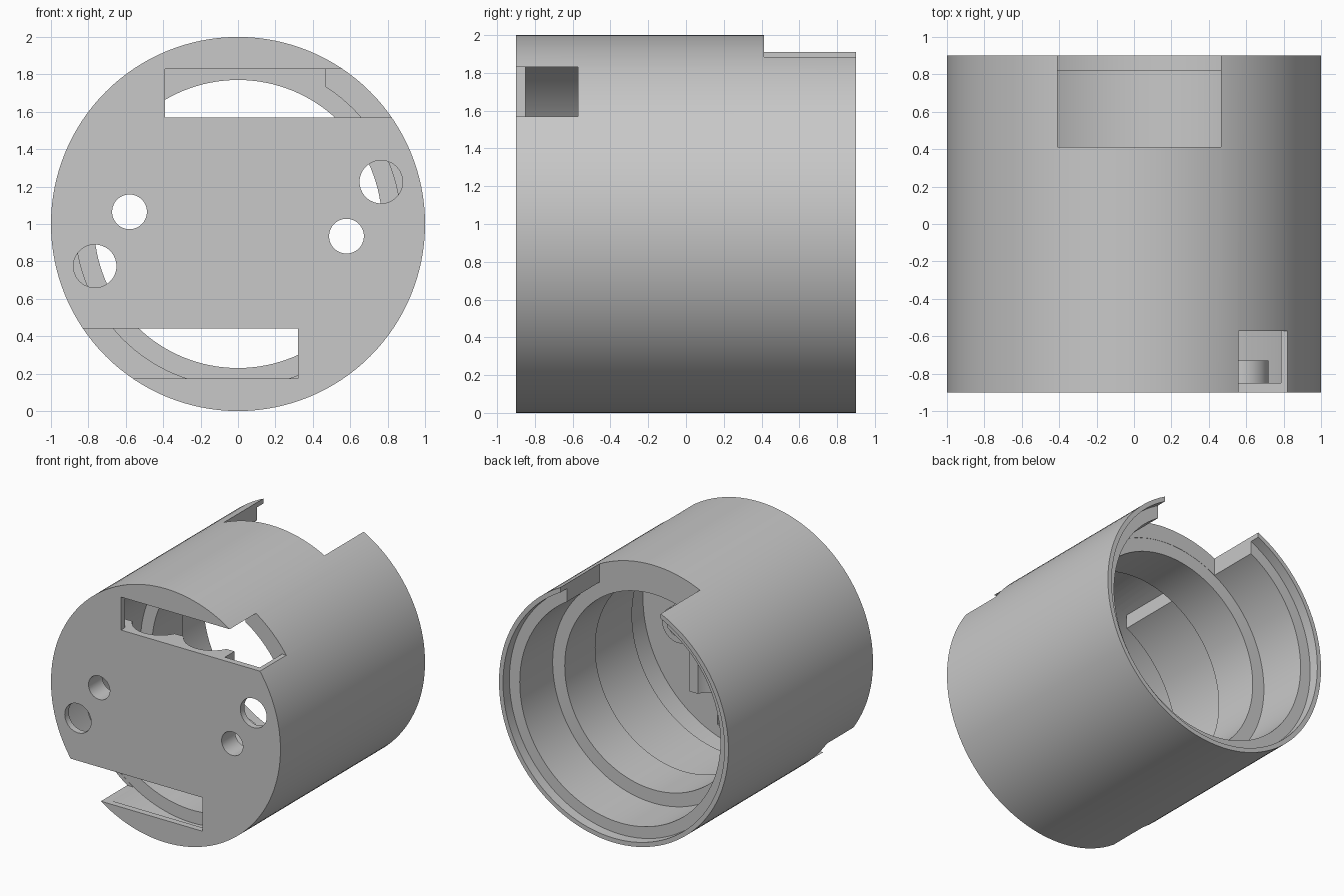
import bpy, bmesh, math
from mathutils import Matrix

if "Cube" in bpy.data.objects:
    bpy.data.objects.remove(bpy.data.objects["Cube"], do_unlink=True)

grey = bpy.data.materials.new("plain grey")
grey.use_nodes = True
grey.diffuse_color = (0.58, 0.58, 0.58, 1)
grey.node_tree.nodes["Principled BSDF"].inputs["Base Color"].default_value = grey.diffuse_color


def finish(name, bm):
    bmesh.ops.recalc_face_normals(bm, faces=bm.faces)
    mesh = bpy.data.meshes.new(name)
    bm.to_mesh(mesh)
    bm.free()
    mesh.materials.append(grey)
    obj = bpy.data.objects.new(name, mesh)
    bpy.context.collection.objects.link(obj)
    return obj


def box(name, x, y, z):
    bm = bmesh.new()
    size = [b - a for a, b in (x, y, z)]
    mid = [(a + b) / 2 for a, b in (x, y, z)]
    bmesh.ops.create_cube(bm, size=1, matrix=Matrix.Translation(mid) @ Matrix.Diagonal((*size, 1)))
    return finish(name, bm)


def rod(name, centre, radius, depth, along_y=True, sides=48):
    bm = bmesh.new()
    turn = Matrix.Rotation(math.pi / 2, 4, "X") if along_y else Matrix()
    bmesh.ops.create_cone(bm, cap_ends=True, segments=sides, radius1=radius, radius2=radius,
                          depth=depth, matrix=Matrix.Translation(centre) @ turn)
    return finish(name, bm)


def cut(target, cutter, operation="DIFFERENCE"):
    cutter.hide_render = True
    mod = target.modifiers.new("cut", "BOOLEAN")
    mod.operation = operation
    mod.solver = "EXACT"
    mod.object = cutter
    bpy.context.view_layer.objects.active = target
    bpy.ops.object.modifier_apply(modifier=mod.name)
    bpy.data.objects.remove(cutter, do_unlink=True)


def smooth(obj):
    bpy.ops.object.select_all(action="DESELECT")
    obj.select_set(True)
    bpy.context.view_layer.objects.active = obj
    bpy.ops.object.shade_smooth_by_angle(angle=math.radians(30))


# Housing: closed front plate, thin front shell, stepped bore and rear rim, turned about y
profile = [(0, -.9), (1, -.9), (1, .9), (.965, .9), (.965, .82), (.875, .82), (.875, .41),
           (.77, .41), (.77, .03), (.87, .03), (.87, -.57), (.97, -.57), (.97, -.85), (0, -.85)]
bm = bmesh.new()
verts = [bm.verts.new((r, y, 1)) for r, y in profile]
edges = [bm.edges.new(pair) for pair in zip(verts, verts[1:])]
bmesh.ops.spin(bm, geom=verts + edges, cent=(0, 0, 1), axis=(0, 1, 0),
               angle=math.tau, steps=128, use_duplicate=False)
bmesh.ops.remove_doubles(bm, verts=bm.verts, dist=0.0005)
housing = finish("housing", bm)

# Front slots, opening sideways through the thin shell behind the plate
cut(housing, box("upper_slot", (-.39, 1.2), (-1, -.572), (1.57, 1.83)))
cut(housing, box("lower_slot", (-1.2, .32), (-1, -.572), (.175, .44)))

# Rear notch in the rim
cut(housing, box("rear_notch", (-.41, .465), (.412, 1), (1.6, 2.2)))

# Hidden groove in the roof of the bore, in line with the notch
groove = rod("groove", (0, -.285, 1), .968, .63, sides=128)
cut(groove, box("groove_limits", (-.41, .465), (-1, 1), (1.6, 2.2)), "INTERSECT")
cut(housing, groove)

# Screw and cable holes, in pairs turned half a circle apart
for x, z, radius in ((.58, -.065, .093), (.765, .225, .115)):
    for side in (1, -1):
        cut(housing, rod("hole", (side * x, -.9, 1 + side * z), radius, .2))
smooth(housing)

# Tubular bosses behind the screw holes
for side, label in ((1, "left"), (-1, "right")):
    place = (side * .58, -.8, 1 - side * .065)
    boss = rod(label + "_screw_boss", place, .14, .14)
    cut(boss, rod("bore", place, .093, .4))
    smooth(boss)

# Scalloped rib block on the inside of the front plate
ribs = box("inner_ribs", (-.48, .48), (-.87, -.73), (.44, 1.57))
for side in (1, -1):
    cut(ribs, rod("scallop", (side * .225, -.64, 1), .205, 2, along_y=False))
smooth(ribs)
